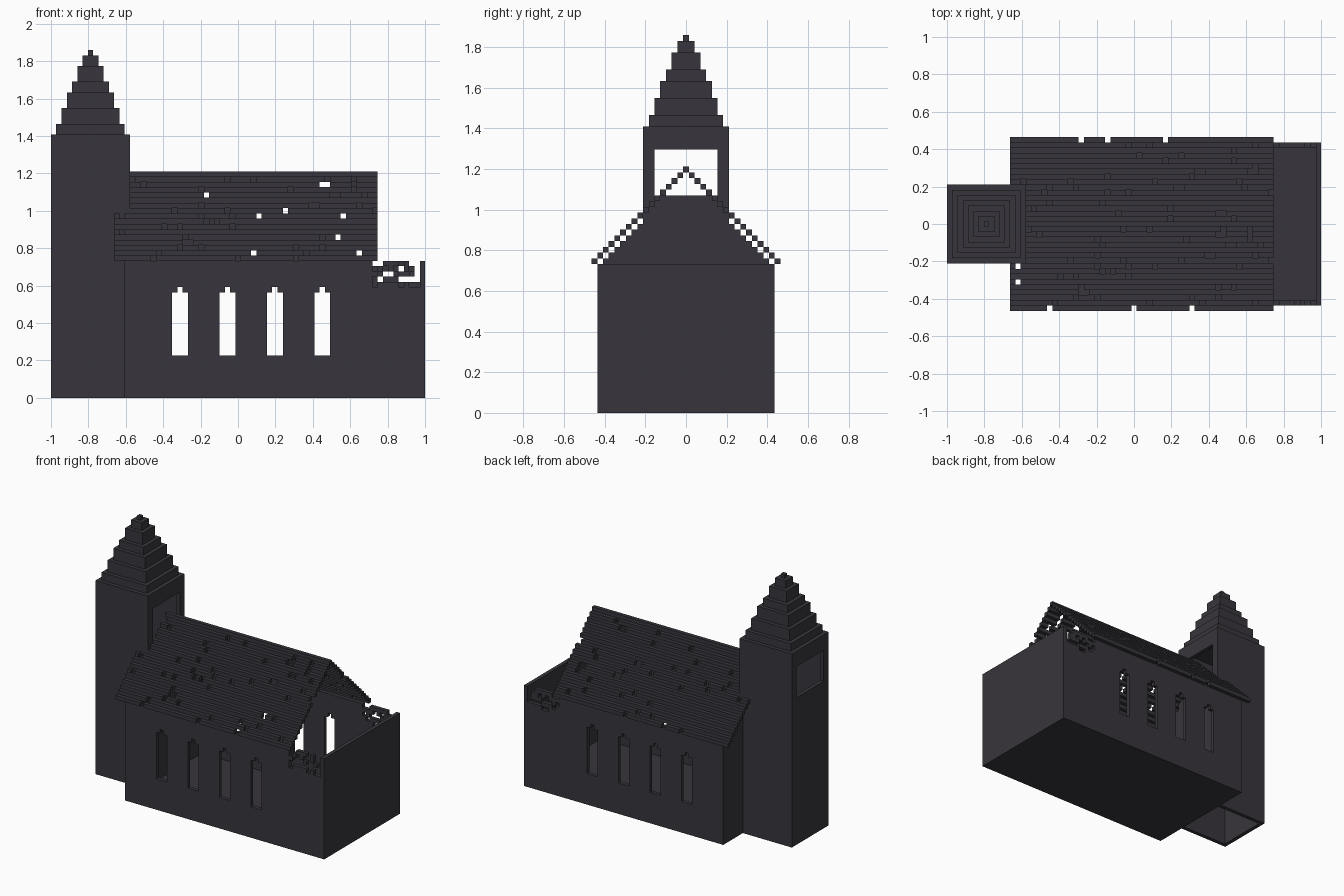
import bpy
import bmesh
import random
from mathutils import Matrix, Vector

random.seed(7)
U = 2 / 71          # size of one block

if "Cube" in bpy.data.objects:
    bpy.data.objects.remove(bpy.data.objects["Cube"])

stone = bpy.data.materials.new("charcoal stone")
stone.use_nodes = True
COLOUR = (0.039, 0.036, 0.045, 1)
stone.diffuse_color = COLOUR
stone.node_tree.nodes["Principled BSDF"].inputs["Base Color"].default_value = COLOUR


def blocks(name, boxes):
    """One object from boxes (x0, x1, y0, y1, z0, z1) in block units."""
    bm = bmesh.new()
    for x0, x1, y0, y1, z0, z1 in boxes:
        centre = Vector(((x0 + x1) / 2 * U - 1, (y0 + y1) / 2 * U, (z0 + z1) / 2 * U))
        size = Matrix.Diagonal(((x1 - x0) * U, (y1 - y0) * U, (z1 - z0) * U, 1))
        bmesh.ops.create_cube(bm, size=1, matrix=Matrix.Translation(centre) @ size)
    mesh = bpy.data.meshes.new(name)
    bm.to_mesh(mesh)
    bm.free()
    mesh.materials.append(stone)
    obj = bpy.data.objects.new(name, mesh)
    bpy.context.collection.objects.link(obj)
    return obj


def carve(obj, boxes):
    """Cut boxes out of an object one after another."""
    for box in boxes:
        cutter = blocks("cutter", [box])
        cutter.hide_render = True
        mod = obj.modifiers.new("carve", 'BOOLEAN')
        mod.operation = 'DIFFERENCE'
        mod.solver = 'EXACT'
        mod.object = cutter
        bpy.context.view_layer.objects.active = obj
        bpy.ops.object.modifier_apply(modifier=mod.name)
        bpy.data.objects.remove(cutter)


def runs(start, end, missing):
    """Unbroken stretches between start and end, skipping missing cells."""
    first = start
    for i in range(start, end + 1):
        if i == end or i in missing:
            if i > first:
                yield first, i
            first = i + 1


# Bell tower: hollow, open underneath, with openings on both x sides
tower = blocks("tower", [(0, 15, -7.5, 7.5, 0, 50)])
carve(tower, [(1, 14, -6.5, 6.5, -1, 49), (-1, 16, -5.5, 5.5, 38, 46)])

# Stepped spire
z = 50
tiers = []
for half, height in zip((6.5, 5.5, 4.5, 3.5, 2.5, 1.5, 0.5), (2, 3, 3, 2, 3, 2, 1)):
    tiers.append((7.5 - half, 7.5 + half, -half, half, z, z + height))
    z += height
blocks("spire", tiers)

# Nave: floor, end walls and stepped gable beside the tower
blocks("floor", [(14, 71, -15.5, 15.5, 0, 1)])
blocks("east_wall", [(70, 71, -15.5, 15.5, 0, 26)])
blocks("west_wall", [(14, 15, -15.5, 15.5, 0, 26)])
blocks("gable", [(14, 15, k - 14.5, 14.5 - k, 26 + k, 27 + k) for k in range(12)])

# Gaps in the broken wall top that line up on both sides
shared_gaps = {(61, 25), (63, 23), (69, 23), (69, 24), (69, 25)}
shared_gaps |= {(x, 22) for x in range(66, 70)}

for side, name in ((-1, "front"), (1, "back")):
    # Side wall with arched slit windows
    y0, y1 = sorted((side * 14.5, side * 15.5))
    wall = blocks(name + "_wall", [(14, 61, y0, y1, 0, 26), (61, 71, y0, y1, 0, 21)])
    for x in (23, 32, 41, 50):
        carve(wall, [(x, x + 3, y0 - 1, y1 + 1, 8, 20),
                     (x + 1, x + 2, y0 - 1, y1 + 1, 19.5, 21)])

    # Crumbling wall top at the ruined end
    rubble = []
    for x in range(61, 70):
        gone = {h for h in range(21, 26)
                if (x, h) in shared_gaps or random.random() < 0.42}
        rubble += [(x, x + 1, y0, y1, a, b) for a, b in runs(21, 26, gone)]
    blocks(name + "_broken_top", rubble)

# Roof holes that line up on both slopes, by row
shared_holes = {12: {29}, 14: {51, 52}, 9: {44}, 8: {55}, 1: {38, 58}}
front_holes = {0: {19, 35, 46}, 5: {13}, 8: {13}}
back_holes = {0: {25, 30, 41}}

# Roof slopes: one course of blocks per row, with missing shingles
for side, name, own in ((-1, "front", front_holes), (1, "back", back_holes)):
    courses = []
    for row in range(16):
        y = side * (16 - row)
        start = 15 if abs(y) <= 7 else 12
        holes = shared_holes.get(row, set()) | own.get(row, set())
        if row > 0:
            holes = holes | {x for x in range(14, 62) if random.random() < 0.04}
        courses += [(a, b, y - 0.5, y + 0.5, 26 + row, 27 + row)
                    for a, b in runs(start, 62, holes)]
    blocks(name + "_roof", courses)

blocks("roof_ridge", [(15, 62, -0.5, 0.5, 42, 43)])
